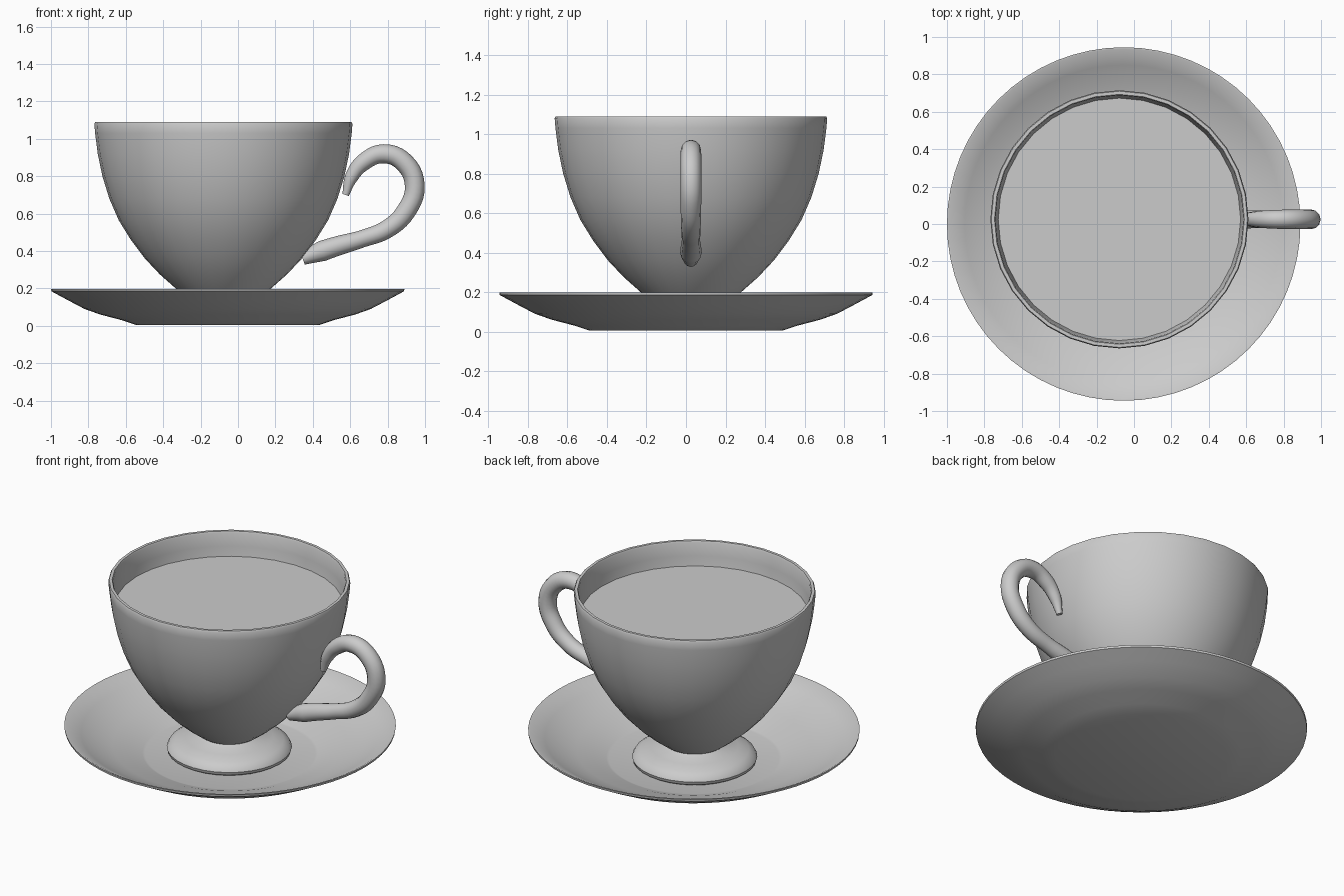
import bpy, bmesh, math

if "Cube" in bpy.data.objects:
    bpy.data.objects.remove(bpy.data.objects["Cube"])

CUP = (-0.078, 0.025)      # cup axis, slightly off the saucer axis
SAUCER = (-0.055, 0.0)

china = bpy.data.materials.new("pale grey china")
china.diffuse_color = (0.6, 0.6, 0.6, 1)
china.use_nodes = True
china.node_tree.nodes["Principled BSDF"].inputs["Base Color"].default_value = china.diffuse_color


def finish(ob, angle=35):
    ob.data.materials.clear()
    ob.data.materials.append(china)
    bpy.ops.object.select_all(action='DESELECT')
    ob.select_set(True)
    bpy.context.view_layer.objects.active = ob
    bpy.ops.object.shade_smooth_by_angle(angle=math.radians(angle))


def lathe(name, profile, centre, sides):
    """Revolve (radius, height) points about a vertical axis; r = 0 closes an end."""
    bm = bmesh.new()
    rings = []
    for r, z in profile:
        if r == 0:
            rings.append([bm.verts.new((*centre, z))] * sides)
        else:
            rings.append([bm.verts.new((centre[0] + r * math.cos(2 * math.pi * i / sides),
                                        centre[1] + r * math.sin(2 * math.pi * i / sides), z))
                          for i in range(sides)])
    for a, b in zip(rings, rings[1:]):
        for i in range(sides):
            j = (i + 1) % sides
            bm.faces.new(list(dict.fromkeys((a[i], a[j], b[j], b[i]))))
    bmesh.ops.recalc_face_normals(bm, faces=bm.faces)
    me = bpy.data.meshes.new(name)
    bm.to_mesh(me)
    bm.free()
    ob = bpy.data.objects.new(name, me)
    bpy.context.collection.objects.link(ob)
    finish(ob)
    return ob


# Saucer: flat base, flared underside, thin lip, dished top
lathe("saucer", [(0, 0.005), (0.49, 0.005), (0.565, 0.03), (0.68, 0.06), (0.765, 0.09),
                 (0.86, 0.14), (0.943, 0.185), (0.945, 0.198), (0.935, 0.198),
                 (0.85, 0.152), (0.765, 0.11), (0.67, 0.076), (0.57, 0.048),
                 (0.50, 0.022), (0.485, 0.018), (0, 0.018)], SAUCER, 64)

# Cup: rounded foot, narrow neck, bowl, thin rim and inner wall
lathe("cup", [(0, 0.015), (0.33, 0.015), (0.352, 0.03), (0.357, 0.048), (0.345, 0.07),
              (0.31, 0.092), (0.25, 0.11), (0.19, 0.125), (0.17, 0.137), (0.19, 0.15),
              (0.255, 0.20), (0.34, 0.275), (0.42, 0.36), (0.495, 0.46), (0.56, 0.565),
              (0.61, 0.68), (0.647, 0.80), (0.672, 0.92), (0.686, 1.03), (0.69, 1.08),
              (0.685, 1.09), (0.668, 1.09), (0.663, 1.08), (0.657, 1.0), (0.645, 0.92),
              (0.62, 0.80), (0.58, 0.68), (0.53, 0.565), (0.39, 0.36), (0.2, 0.21), (0, 0.18)],
      CUP, 32)

# Drink surface
lathe("drink", [(0.652, 0.94), (0, 0.94)], CUP, 32)

# Handle: tapered tube (x, z, radius) with a free upper tip
PATH = [(0.575, 0.70, 0.018), (0.608, 0.797, 0.036), (0.674, 0.877, 0.046), (0.78, 0.92, 0.051),
        (0.89, 0.872, 0.053), (0.945, 0.749, 0.053), (0.90, 0.615, 0.052), (0.80, 0.519, 0.049),
        (0.663, 0.465, 0.046), (0.535, 0.428, 0.052), (0.45, 0.40, 0.055), (0.345, 0.36, 0.035)]
curve = bpy.data.curves.new("handle", 'CURVE')
curve.dimensions = '3D'
curve.bevel_depth = 1.0
curve.bevel_resolution = 4
curve.resolution_u = 5
curve.use_fill_caps = True
spline = curve.splines.new('BEZIER')
spline.bezier_points.add(len(PATH) - 1)
for p, (x, z, r) in zip(spline.bezier_points, PATH):
    p.co = (x, CUP[1], z)
    p.radius = r
    p.handle_left_type = p.handle_right_type = 'AUTO'
handle = bpy.data.objects.new("handle", curve)
bpy.context.collection.objects.link(handle)
bpy.ops.object.select_all(action='DESELECT')
handle.select_set(True)
bpy.context.view_layer.objects.active = handle
bpy.ops.object.convert(target='MESH')
finish(bpy.context.object, 50)
